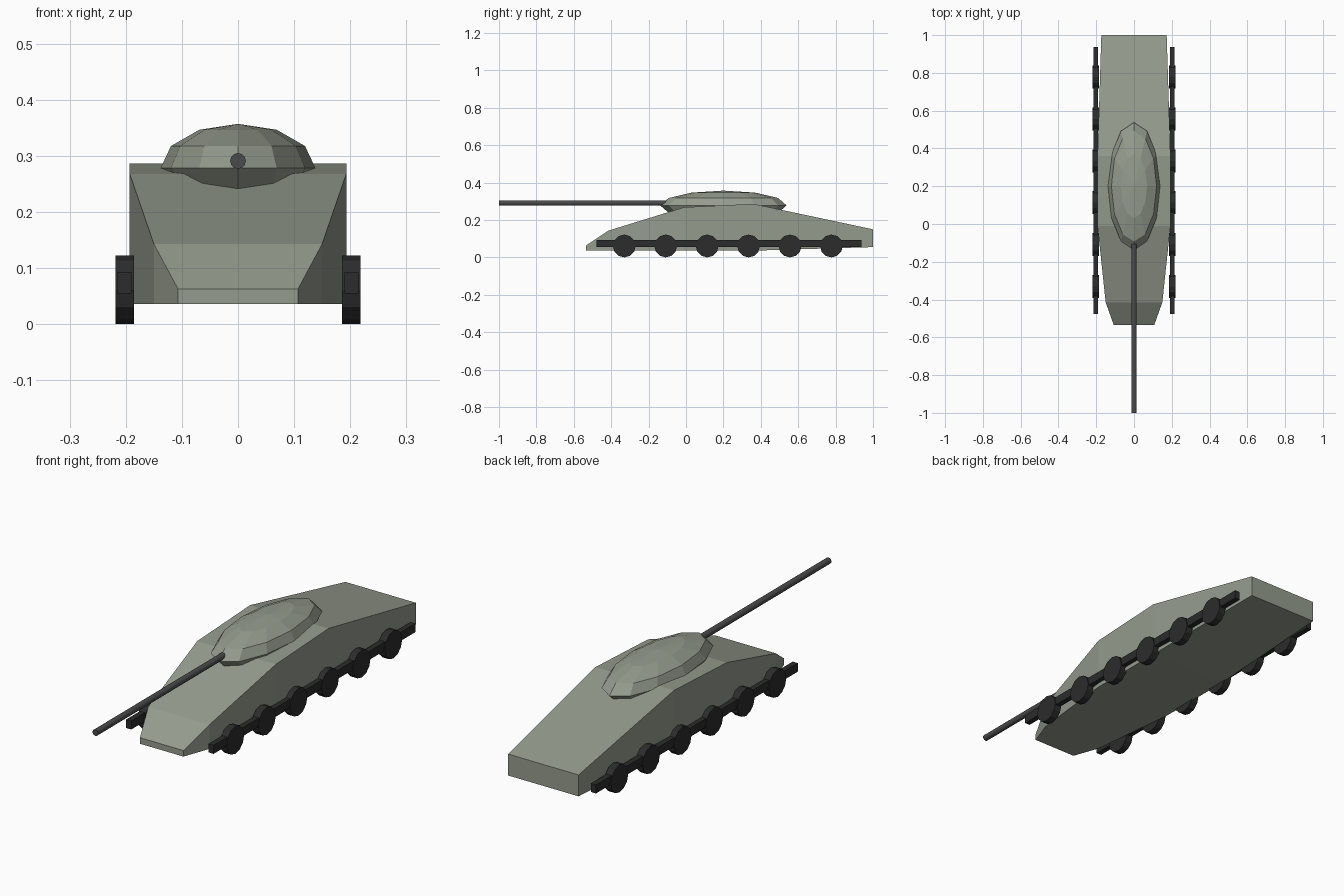
import bpy, bmesh, math
from mathutils import Matrix

if "Cube" in bpy.data.objects:
    bpy.data.objects.remove(bpy.data.objects["Cube"])


def material(name, color):
    m = bpy.data.materials.new(name)
    m.diffuse_color = (*color, 1)
    m.use_nodes = True
    m.node_tree.nodes["Principled BSDF"].inputs["Base Color"].default_value = m.diffuse_color
    return m


GREEN = material("olive_paint", (0.30, 0.33, 0.27))
STEEL = material("gun_steel", (0.07, 0.07, 0.07))
RUBBER = material("dark_rubber", (0.025, 0.025, 0.025))


def finish(name, bm, mat):
    bmesh.ops.recalc_face_normals(bm, faces=bm.faces)
    mesh = bpy.data.meshes.new(name)
    bm.to_mesh(mesh)
    bm.free()
    mesh.materials.append(mat)
    obj = bpy.data.objects.new(name, mesh)
    bpy.context.collection.objects.link(obj)
    return obj


def cylinder(name, axis, radius, length, center, mat):
    bm = bmesh.new()
    bmesh.ops.create_cone(bm, cap_ends=True, segments=12, radius1=radius,
                          radius2=radius, depth=length,
                          matrix=Matrix.Translation(center)
                          @ Matrix.Rotation(math.pi / 2, 4, axis))
    return finish(name, bm, mat)


# Hull: cross-sections from nose to tail (y, half width, bottom z, top z)
sections = [(-0.535, 0.107, 0.036, 0.063), (-0.415, 0.150, 0.036, 0.143),
            (-0.01, 0.193, 0.036, 0.268), (0.36, 0.193, 0.036, 0.286),
            (1.0, 0.173, 0.055, 0.150)]
bm = bmesh.new()
rings = [[bm.verts.new(p) for p in ((-w, y, b), (w, y, b), (w, y, t), (-w, y, t))]
         for y, w, b, t in sections]
for a, b in zip(rings, rings[1:]):
    for i in range(4):
        j = (i + 1) % 4
        bm.faces.new((a[i], a[j], b[j], b[i]))
bm.faces.new(rings[0])
bm.faces.new(rings[-1])
finish("hull", bm, GREEN)

# Turret: flattened faceted ellipsoid
bm = bmesh.new()
bmesh.ops.create_uvsphere(bm, u_segments=12, v_segments=6, radius=1,
                          matrix=Matrix.Translation((0, 0.2, 0.278))
                          @ Matrix.Diagonal((0.138, 0.338, 0.079, 1)))
finish("turret", bm, GREEN)

# Gun barrel
cylinder("gun_barrel", 'X', 0.014, 0.95, (0, -0.525, 0.291), STEEL)

# Running gear on both sides
for side, s in (("left", -1), ("right", 1)):
    bm = bmesh.new()
    bmesh.ops.create_cube(bm, size=1,
                          matrix=Matrix.Translation((s * 0.202, 0.23, 0.074))
                          @ Matrix.Diagonal((0.025, 1.415, 0.038, 1)))
    finish(f"{side}_track", bm, RUBBER)
    for i in range(6):
        cylinder(f"{side}_wheel_{i + 1}", 'Y', 0.061, 0.033,
                 (s * 0.202, -0.33 + 0.2215 * i, 0.061), RUBBER)
